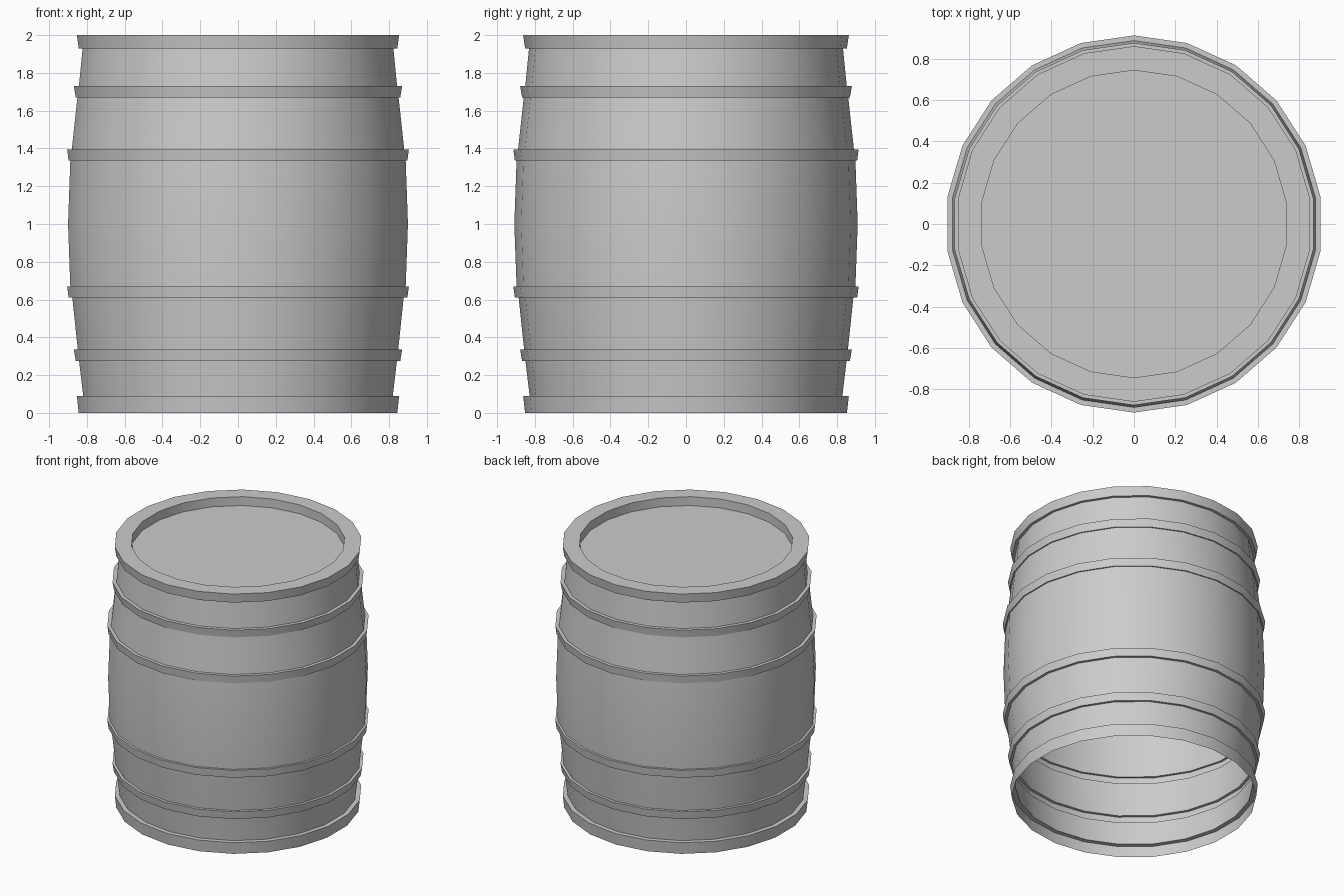
import bpy
import bmesh
from math import cos, sin, pi

if "Cube" in bpy.data.objects:
    bpy.data.objects.remove(bpy.data.objects["Cube"])

SIDES = 22


def revolve(name, profile, close_end=False):
    """Turn a (radius, z) profile around the z axis."""
    bm = bmesh.new()
    rings = []
    for r, z in profile:
        angles = [pi / 2 + 2 * pi * j / SIDES for j in range(SIDES)]
        rings.append([bm.verts.new((r * cos(a), r * sin(a), z)) for a in angles])
    for low, high in zip(rings, rings[1:]):
        for j in range(SIDES):
            k = (j + 1) % SIDES
            bm.faces.new((low[j], low[k], high[k], high[j]))
    if close_end:
        bm.faces.new(rings[-1])
    mesh = bpy.data.meshes.new(name)
    bm.to_mesh(mesh)
    bm.free()
    obj = bpy.data.objects.new(name, mesh)
    bpy.context.collection.objects.link(obj)
    bpy.context.view_layer.objects.active = obj
    obj.select_set(True)
    bpy.ops.object.shade_smooth_by_angle(angle=pi / 6)
    obj.select_set(False)
    return obj


# Hoops: bottom z, top z, stave radius below and above, hoop radius bottom and top
hoops = [
    (0.275, 0.335, 0.850, 0.857, 0.868, 0.878),
    (0.61, 0.67, 0.886, 0.897, 0.906, 0.914),
    (1.335, 1.395, 0.897, 0.889, 0.906, 0.914),
    (1.67, 1.73, 0.859, 0.851, 0.868, 0.878),
]

# Thin open-bottomed shell: bottom band, bulging staves with hoops, top band
profile = [(0.852, 0), (0.862, 0.09), (0.828, 0.09)]
for i, (z0, z1, below, above, h0, h1) in enumerate(hoops):
    if i == 2:
        profile.append((0.909, 1.0))
    profile += [(below, z0), (h0, z0), (h1, z1), (above, z1)]
profile += [(0.831, 1.93), (0.852, 1.93), (0.862, 2.0), (0.745, 2.0)]
revolve("barrel_shell", profile)

# Recessed lid and the inner wall of the rim
revolve("recessed_lid", [(0.745, 2.0), (0.745, 1.932), (0.005, 1.932)], close_end=True)
